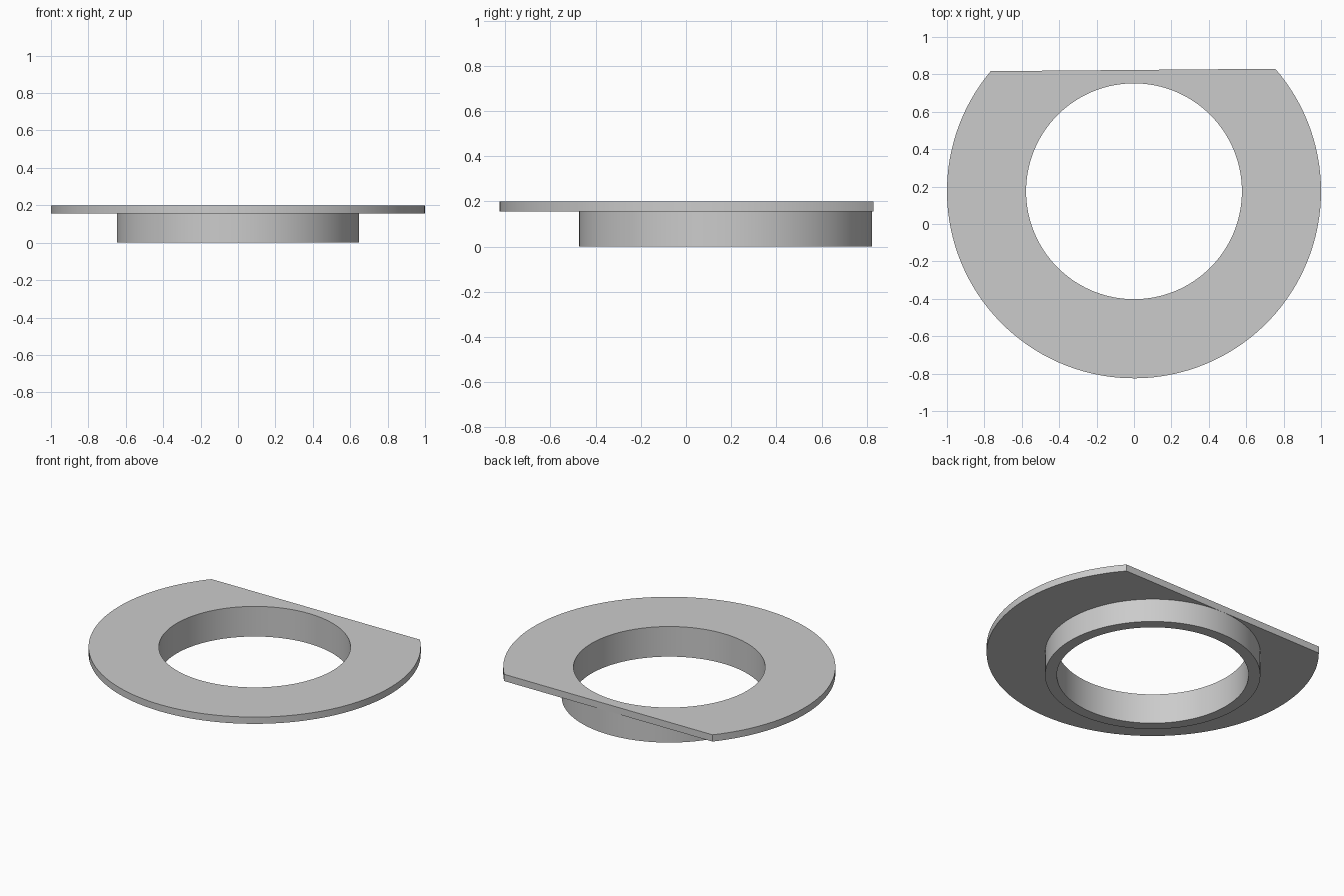
import bpy
import bmesh
import math

cube = bpy.data.objects.get("Cube")
if cube:
    bpy.data.objects.remove(cube, do_unlink=True)

CENTRE_Y = 0.175
HOLE_R, COLLAR_R, FLANGE_R = 0.577, 0.648, 1.0
FLANGE_Z, TOP_Z = 0.155, 0.20

# Slightly tilted flat on the back edge, relative to the ring's centre
FLAT_RIGHT = (-0.767, 0.642)
FLAT_LEFT = (0.755, 0.655)


def material(name, colour):
    mat = bpy.data.materials.new(name)
    mat.use_nodes = True
    mat.diffuse_color = colour
    mat.node_tree.nodes["Principled BSDF"].inputs["Base Color"].default_value = colour
    return mat


def spread(start, end, steps):
    return [start + (end - start) * i / steps for i in range(steps)]


def flat_distance(angle):
    """Distance from the centre to the flat along the given direction."""
    (ax, ay), (bx, by) = FLAT_RIGHT, FLAT_LEFT
    dx, dy = bx - ax, by - ay
    return (ax * dy - ay * dx) / (math.cos(angle) * dy - math.sin(angle) * dx)


# Angles along the flat, then round the rest of the rim
left = math.atan2(FLAT_LEFT[1], FLAT_LEFT[0])
right = math.atan2(FLAT_RIGHT[1], FLAT_RIGHT[0])
stations = [(a, flat_distance(a)) for a in spread(left, right, 32)]
stations += [(a, FLANGE_R) for a in spread(right, left + math.tau, 96)]

# Sweep the stepped cross-section of collar and flange round the hole
bm = bmesh.new()
sections = []
for angle, rim in stations:
    profile = [(HOLE_R, 0), (COLLAR_R, 0), (COLLAR_R, FLANGE_Z),
               (rim, FLANGE_Z), (rim, TOP_Z), (HOLE_R, TOP_Z)]
    sections.append([bm.verts.new((r * math.cos(angle),
                                   r * math.sin(angle) + CENTRE_Y, z))
                     for r, z in profile])
for i, a in enumerate(sections):
    b = sections[(i + 1) % len(sections)]
    for j in range(len(a)):
        k = (j + 1) % len(a)
        bm.faces.new((a[j], b[j], b[k], a[k]))
bmesh.ops.recalc_face_normals(bm, faces=bm.faces)

mesh = bpy.data.meshes.new("flanged_collar")
bm.to_mesh(mesh)
bm.free()
mesh.materials.append(material("plain grey", (0.6, 0.6, 0.6, 1)))
collar = bpy.data.objects.new("flanged_collar", mesh)
bpy.context.collection.objects.link(collar)

# Smooth round walls, crisp edges
bpy.context.view_layer.objects.active = collar
collar.select_set(True)
bpy.ops.object.shade_smooth_by_angle(angle=math.radians(30))
